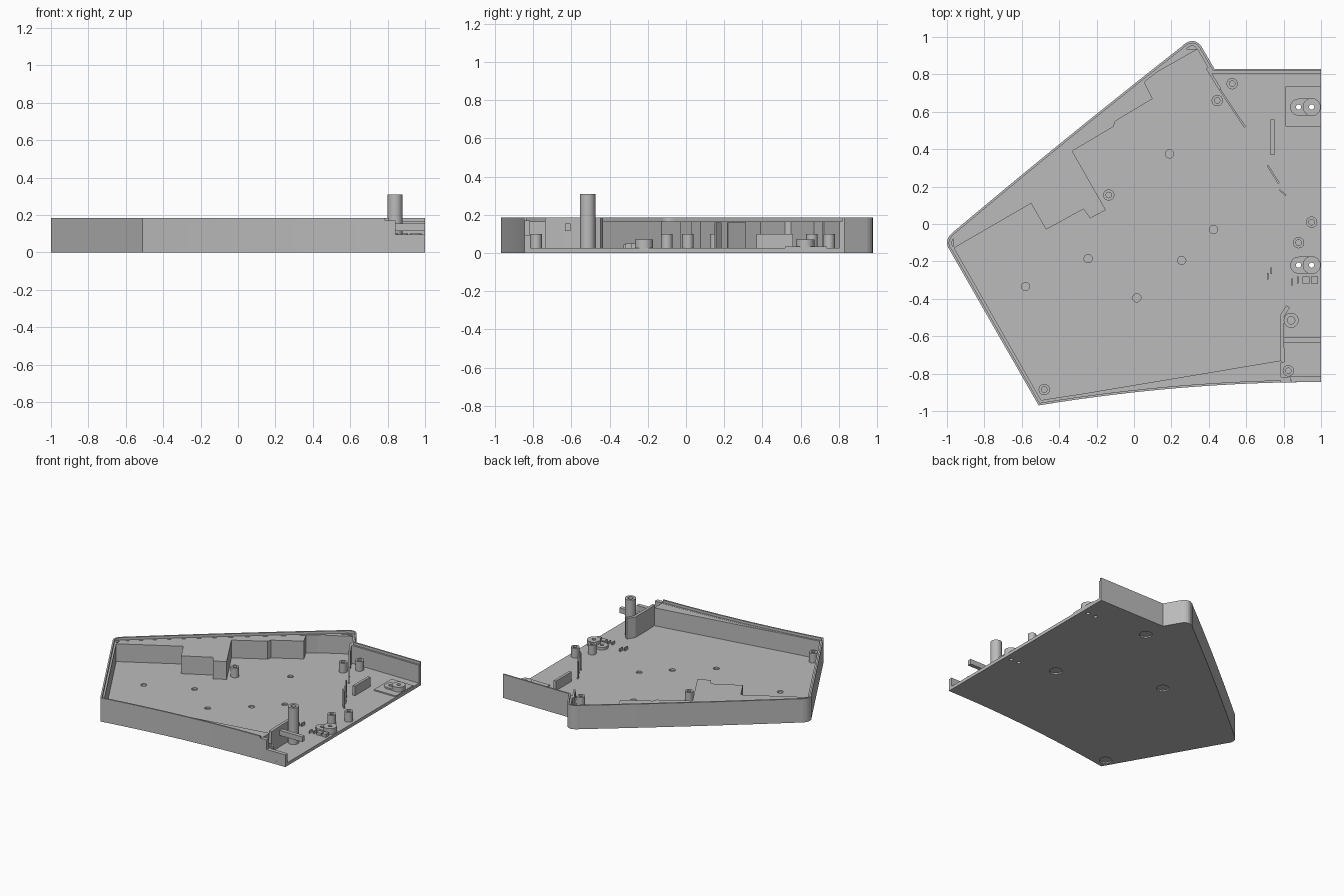
import bpy, bmesh, math
from mathutils import Vector

cube = bpy.data.objects.get("Cube")
if cube:
    bpy.data.objects.remove(cube, do_unlink=True)

grey = bpy.data.materials.new("plain grey")
grey.use_nodes = True
colour = (0.5, 0.5, 0.5, 1)
grey.diffuse_color = colour
grey.node_tree.nodes["Principled BSDF"].inputs["Base Color"].default_value = colour

FLOOR, STEP, RIM = 0.025, 0.165, 0.185


def finish(name, bm):
    bmesh.ops.recalc_face_normals(bm, faces=bm.faces)
    mesh = bpy.data.meshes.new(name)
    bm.to_mesh(mesh)
    bm.free()
    mesh.materials.append(grey)
    ob = bpy.data.objects.new(name, mesh)
    bpy.context.collection.objects.link(ob)
    return ob


def add_prism(bm, pts, z0, z1):
    face = bm.faces.new([bm.verts.new((p[0], p[1], z0)) for p in pts])
    new = bmesh.ops.extrude_face_region(bm, geom=[face])["geom"]
    bmesh.ops.translate(bm, vec=(0, 0, z1 - z0),
                        verts=[v for v in new if isinstance(v, bmesh.types.BMVert)])


def prism(name, pts, z0, z1):
    bm = bmesh.new()
    add_prism(bm, pts, z0, z1)
    return finish(name, bm)


def box(name, x0, x1, y0, y1, z0, z1):
    return prism(name, [(x0, y0), (x1, y0), (x1, y1), (x0, y1)], z0, z1)


def bezier(a, c, b, n=10, t0=0.0, t1=1.0):
    a, b, c = Vector(a), Vector(b), Vector(c)
    ts = [t0 + (t1 - t0) * i / n for i in range(n + 1)]
    return [a * (1 - t) ** 2 + c * 2 * t * (1 - t) + b * t * t for t in ts]


def offset(path, d):
    """Shift an open path to its left with mitred corners."""
    path = [Vector(p) for p in path]
    sides = [Vector((a.y - b.y, b.x - a.x)).normalized() for a, b in zip(path, path[1:])]
    out = []
    for i, p in enumerate(path):
        n0, n1 = sides[max(i - 1, 0)], sides[min(i, len(sides) - 1)]
        out.append(p + (n0 + n1) * d / (1 + n0.dot(n1)))
    return out


def wall(name, path, d, z0, z1):
    return prism(name, list(path) + offset(path, d)[::-1], z0, z1)


def circle(x, y, r, n=24):
    return [(x + r * math.cos(math.tau * i / n), y + r * math.sin(math.tau * i / n))
            for i in range(n)]


def cut(target, holes):
    bm = bmesh.new()
    for x, y, r, z0, z1 in holes:
        add_prism(bm, circle(x, y, r), z0, z1)
    cutter = finish("hole_cutter", bm)
    cutter.hide_render = True
    mod = target.modifiers.new("holes", "BOOLEAN")
    mod.operation, mod.solver, mod.object = "DIFFERENCE", "EXACT", cutter
    bpy.context.view_layer.objects.active = target
    bpy.ops.object.modifier_apply(modifier=mod.name)
    bpy.data.objects.remove(cutter, do_unlink=True)


def smooth(ob):
    bpy.ops.object.select_all(action="DESELECT")
    ob.select_set(True)
    bpy.context.view_layer.objects.active = ob
    bpy.ops.object.shade_smooth_by_angle(angle=math.radians(30))


# Outline, running from the back edge round the left to the front edge
def front(t0, t1, n=16):
    return bezier((-0.51, -0.97), (0.25, -0.845), (1, -0.845), n, t0, t1)


back = [Vector((1, 0.83)), Vector((0.43, 0.83))]
back_corner = bezier((0.36, 0.95), (0.315, 1.01), (0.25, 0.945), 8)
slope = bezier((0.25, 0.945), (-0.37, 0.46), (-0.975, -0.05), 12)
side_corner = bezier((-0.975, -0.05), (-1.02, -0.095), (-0.985, -0.14), 8)
SPLIT, LOW = 0.857, 0.894
upper = back + back_corner + slope[1:] + side_corner[1:]
rim_path = upper + front(0, SPLIT)

# Floor plate with foot recesses, blind holes and screw holes
floor = prism("floor_plate", upper + front(0, 1), 0, FLOOR)
feet = [(0.445, 0.66), (0.6, -0.145), (-0.135, 0.155), (-0.48, -0.885)]
dimples = [(0.19, 0.375), (0.425, -0.03), (0.255, -0.195),
           (-0.245, -0.185), (-0.58, -0.335), (0.015, -0.395)]
screws = [(x, y) for x in (0.88, 0.95) for y in (0.625, -0.22)]
cut(floor, [(x, y, 0.045, -0.01, 0.01) for x, y in feet]
    + [(x, y, 0.022, 0.012, 0.05) for x, y in dimples]
    + [(x, y, 0.014, -0.01, 0.05) for x, y in screws])

# Outer wall: tall thin rim with a lower step inside
wall("outer_rim", rim_path, 0.012, FLOOR, RIM)
wall("inner_step", offset(rim_path, 0.012), 0.014, FLOOR, STEP)

# Solid stepped block along the sloping back wall
block_edge = [(-0.965, -0.13), (-0.55, 0.11), (-0.47, -0.03), (-0.27, 0.08), (-0.235, 0.03),
              (-0.15, 0.075), (-0.33, 0.39), (-0.11, 0.52), (-0.1, 0.55), (0.1, 0.67),
              (0.05, 0.77), (0.34, 0.935)]
prism("stepped_block", offset(slope, 0.013)[::-1] + block_edge[::-1], FLOOR, STEP - 0.001)

# Wedge that thickens the front wall
prism("front_wedge", offset(front(0.01, SPLIT), 0.013) + [(0.785, -0.73), (-0.5, -0.945)],
      FLOOR, STEP - 0.001)

# Lower front wall beside the opening
wall("front_wall_stub", front(SPLIT, LOW, 2), 0.03, FLOOR, 0.17)
wall("low_front_wall", front(LOW, 1, 4), 0.03, FLOOR, 0.095)

# Partition walls and ribs
wall("notch_wall", [(0.385, 0.83), (0.455, 0.715)], 0.014, FLOOR, STEP)
wall("notch_ridge", [(0.455, 0.715), (0.59, 0.515)], 0.01, FLOOR, 0.035)
wall("front_partition", [(0.815, -0.435), (0.78, -0.49), (0.78, -0.635), (0.785, -0.74)],
     0.022, FLOOR, RIM)
box("cross_bar", 0.8, 1, -0.635, -0.605, 0.115, 0.155)
box("rear_rib", 0.73, 0.75, 0.37, 0.56, FLOOR, 0.1)
wall("thin_rib", [(0.71, 0.31), (0.77, 0.215)], 0.01, FLOOR, 0.16)
wall("short_rib", [(0.775, 0.18), (0.81, 0.15)], 0.008, FLOOR, 0.16)

# Small clips near the open edge
for i, (x, y, h) in enumerate([(0.715, -0.28, 0.05), (0.735, -0.25, 0.05), (0.845, -0.31, 0.045),
                               (0.875, -0.3, 0.045), (0.92, -0.3, 0.045), (0.965, -0.3, 0.05)]):
    w = 0.004 if i < 4 else 0.018
    box(f"clip_{i + 1}", x - w, x + w, y - 0.018, y + 0.018, FLOOR, h)

# Low pads at the open edge
pad = box("rear_pad", 0.81, 0.999, 0.52, 0.735, FLOOR, 0.034)
cut(pad, [(x, y, 0.014, 0, 0.1) for x, y in screws])

# Hollow screw posts: x, y, radius, top
posts = [(0.525, 0.75, 0.03, 0.1), (0.445, 0.66, 0.03, 0.1), (-0.135, 0.155, 0.03, 0.1),
         (-0.48, -0.885, 0.03, 0.1), (0.95, 0.01, 0.03, 0.1), (0.88, -0.1, 0.03, 0.1),
         (0.825, -0.785, 0.03, 0.1), (0.84, -0.515, 0.04, 0.31)]
for i, (x, y, r, top) in enumerate(posts):
    post = prism("tall_post" if top > 0.2 else f"screw_post_{i + 1}",
                 circle(x, y, r), FLOOR, top)
    cut(post, [(x, y, r * 0.5, top - 0.05, top + 0.05)])
    smooth(post)

# Paired bosses: a low one joined to a taller one
for label, y in (("rear", 0.625), ("front", -0.22)):
    low = [p for p in circle(0.88, y, 0.045) if p[0] <= 0.885]
    low = sorted(low, key=lambda p: math.atan2(p[1] - y, p[0] - 0.88) % math.tau)
    low_boss = prism(f"{label}_low_boss", low + [(0.95, y - 0.045), (0.95, y + 0.045)],
                     FLOOR, 0.045)
    tall_boss = prism(f"{label}_tall_boss", circle(0.95, y, 0.048), FLOOR, 0.07)
    for boss in (low_boss, tall_boss):
        cut(boss, [(x, y, 0.014, 0, 0.1) for x in (0.88, 0.95)])
        smooth(boss)
